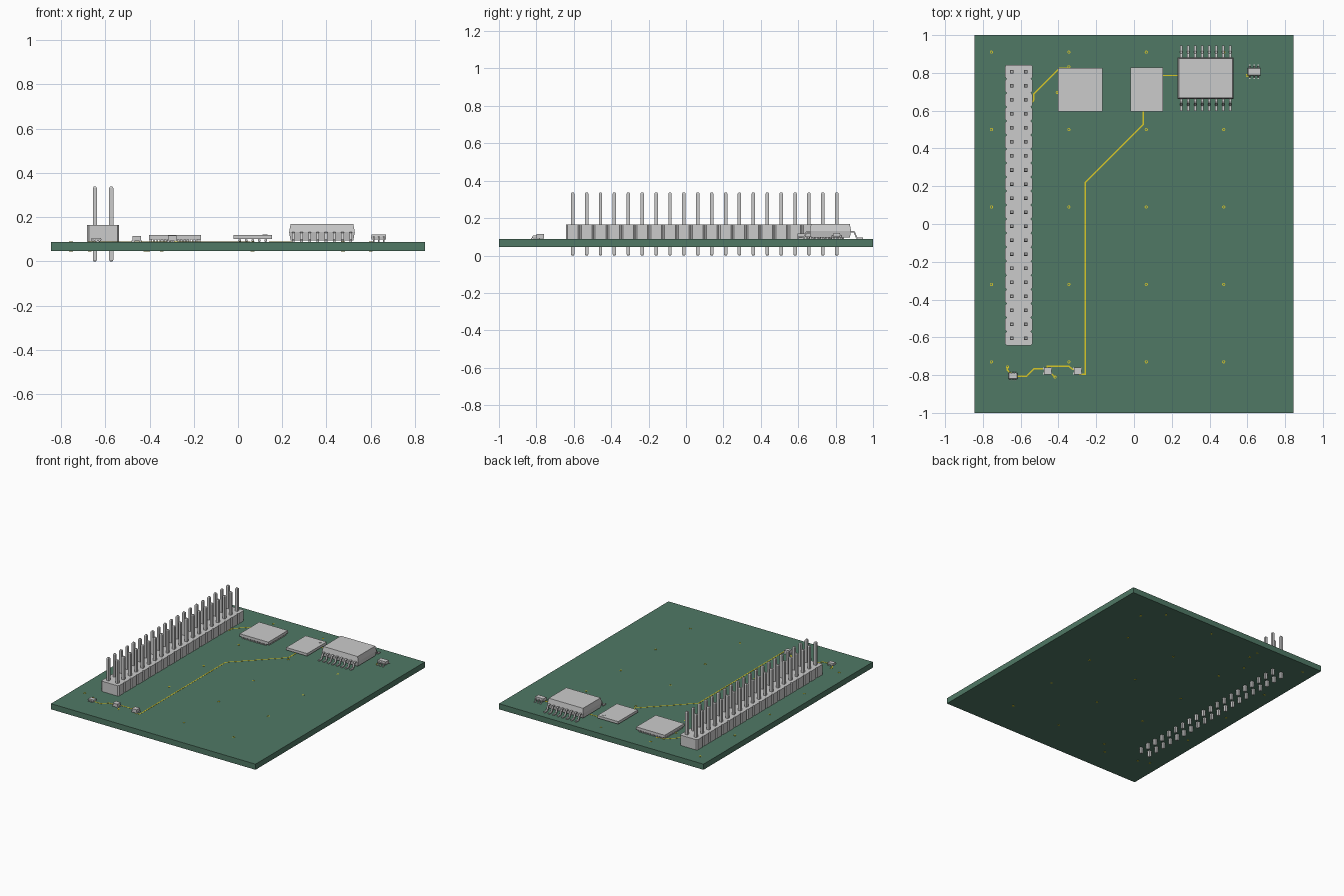
import bpy, bmesh, math
from mathutils import Vector, Matrix

if "Cube" in bpy.data.objects:
    bpy.data.objects.remove(bpy.data.objects["Cube"])

TOP, BOT, MM = 0.088, 0.046, 0.0292


def material(name, color):
    m = bpy.data.materials.new(name)
    m.diffuse_color = color
    m.use_nodes = True
    m.node_tree.nodes["Principled BSDF"].inputs["Base Color"].default_value = m.diffuse_color
    return m


GREEN = material("board_green", (0.08, 0.19, 0.13, 1))
GOLD = material("copper_yellow", (0.7, 0.58, 0.02, 1))


def finish(name, bm, mat=None):
    bmesh.ops.recalc_face_normals(bm, faces=bm.faces[:])
    me = bpy.data.meshes.new(name)
    bm.to_mesh(me)
    bm.free()
    ob = bpy.data.objects.new(name, me)
    bpy.context.collection.objects.link(ob)
    if mat:
        me.materials.append(mat)
    return ob


def loft(bm, rings):
    """Skin closed rings of equal length and cap both ends."""
    loops = [[bm.verts.new(p) for p in r] for r in rings]
    n = len(loops[0])
    for a, b in zip(loops, loops[1:]):
        for i in range(n):
            j = (i + 1) % n
            bm.faces.new((a[i], a[j], b[j], b[i]))
    bm.faces.new(loops[0][::-1])
    bm.faces.new(loops[-1])


def stack(bm, x, y, levels):
    """Stacked rectangles, levels = (z, half x, half y)."""
    loft(bm, [[(x - a, y - b, z), (x + a, y - b, z), (x + a, y + b, z), (x - a, y + b, z)]
              for z, a, b in levels])


def box(bm, x, y, hx, hy, z0, z1):
    stack(bm, x, y, [(z0, hx, hy), (z1, hx, hy)])


def ribbon(path, width):
    """Mitred outline of a 2D path."""
    pts = [Vector(p) for p in path]
    left, right = [], []
    for i, p in enumerate(pts):
        d0 = (p - pts[i - 1]).normalized() if i else (pts[1] - p).normalized()
        d1 = (pts[i + 1] - p).normalized() if i < len(pts) - 1 else d0
        n0, n1 = Vector((-d0.y, d0.x)), Vector((-d1.y, d1.x))
        m = (n0 + n1).normalized()
        m *= width / 2 / max(0.5, m.dot(n0))
        left.append(p + m)
        right.append(p - m)
    return left + right[::-1]


def disc(bm, x, y, r, z0, z1, n=16):
    loft(bm, [[(x + r * math.cos(2 * math.pi * i / n), y + r * math.sin(2 * math.pi * i / n), z)
               for i in range(n)] for z in (z0, z1)])


def gull_chip(name, x, y, hx, hy, tip, z0, z1, n, pitch, lw, t, zl):
    """Tapered body with n gull-wing leads along each y side."""
    c = min(hx, hy) * 0.06
    zm = (z0 + z1) / 2
    bm = bmesh.new()
    stack(bm, x, y, [(z0, hx - c, hy - c), (zm, hx, hy), (z1, hx - c, hy - c)])
    finish(name + "_body", bm)
    bm = bmesh.new()
    length, zf = tip - hy, TOP + t / 2
    path = [(hy - c * 2, zl), (hy + length * .15, zl), (hy + length * .28, zl - t * .4),
            (hy + length * .48, zf + t * .4), (hy + length * .6, zf), (tip, zf)]
    prof = ribbon(path, t)
    for s in (-1, 1):
        for i in range(n):
            cx = x + (i - (n - 1) / 2) * pitch
            loft(bm, [[(cx + e * lw / 2, y + s * p.x, p.y) for p in prof] for e in (-1, 1)])
    finish(name + "_leads", bm)


# Board
bm = bmesh.new()
box(bm, 0, 0, 0.845, 1.0, BOT, TOP)
finish("circuit_board", bm, GREEN)

# Pin header: notched body and two rows of twenty square pins
P, N, HX, Y0 = 0.0743, 20, -0.61, 0.806
hw, ch, nt = 0.0725, 0.008, 0.009
side = []
for i in range(N):
    yc = Y0 - i * P
    side += [(hw - ch, yc + P / 2 - .0005), (hw, yc + P / 2 - nt),
             (hw, yc - P / 2 + nt), (hw - ch, yc - P / 2 + .0005)]
outline = [(HX + a, b) for a, b in side] + [(HX - a, b) for a, b in side[::-1]]
bm = bmesh.new()
loft(bm, [[(a, b, z) for a, b in outline] for z in (TOP, 0.165)])
finish("header_body", bm)
bm = bmesh.new()
for i in range(N):
    for s in (-1, 1):
        w, e = 0.0093, 0.0055
        stack(bm, HX + s * P / 2, Y0 - i * P,
              [(0, e, e), (0.006, w, w), (0.331, w, w), (0.337, e, e)])
finish("header_pins", bm)

# Square leadless chip with edge pads
cx, cy = -0.285, 0.711
bm = bmesh.new()
box(bm, cx, cy, 0.118, 0.115, 0.099, 0.119)
finish("processor_body", bm)
bm = bmesh.new()
for i in range(14):
    o = (i - 6.5) * 0.5 * MM
    for s in (-1, 1):
        box(bm, cx + o, cy + s * 0.109, 0.0036, 0.006, TOP, 0.099)
        box(bm, cx + s * 0.109, cy + o, 0.006, 0.0036, TOP, 0.099)
box(bm, cx, cy, 0.07, 0.07, TOP, 0.099)
finish("processor_pads", bm)

# Ball grid chip
cx, cy = 0.067, 0.712
bm = bmesh.new()
box(bm, cx, cy, 0.0865, 0.1155, 0.1, 0.119)
finish("memory_body", bm)
bm = bmesh.new()
disc(bm, cx + 0.055, cy + 0.085, 0.012, 0.118, 0.1215)
finish("memory_corner_mark", bm)
bm = bmesh.new()
for i in range(5):
    for j in range(5):
        if (i, j) != (4, 4):
            bmesh.ops.create_uvsphere(bm, u_segments=10, v_segments=6, radius=0.0065, matrix=Matrix.Translation(
                (cx + (i - 2) * MM, cy + (j - 2) * MM, TOP + 0.0065)))
finish("memory_balls", bm)

# Chips with gull-wing leads
gull_chip("wide_chip", 0.3795, 0.772, 0.1485, 0.1105, 0.173, 0.095, 0.168, 8, 0.0371, 0.012, 0.008, 0.128)
gull_chip("right_small_chip", 0.636, 0.806, 0.034, 0.019, 0.039, 0.098, 0.121, 3, 0.0225, 0.008, 0.004, 0.109)
gull_chip("left_small_chip", -0.641, -0.804, 0.023, 0.016, 0.024, 0.091, 0.106, 3, 0.0146, 0.006, 0.004, 0.097)

# Two small square parts with side contacts
for name, x, zt in (("square_part_left", -0.457, 0.115), ("square_part_right", -0.298, 0.116)):
    bm = bmesh.new()
    box(bm, x, -0.779, 0.019, 0.019, 0.091, zt)
    finish(name, bm)
    bm = bmesh.new()
    for s in (-1, 1):
        for t in (-1, 1):
            box(bm, x + s * 0.018, -0.779 + t * 0.013, 0.006, 0.005, TOP, 0.095)
    finish(name + "_contacts", bm)

# Copper traces
traces = [
    [(0.05, 0.61), (0.05, 0.528), (-0.257, 0.22), (-0.257, -0.796), (-0.29, -0.796)],
    [(-0.3, -0.77), (-0.325, -0.77), (-0.345, -0.752), (-0.459, -0.752), (-0.459, -0.765)],
    [(-0.46, -0.767), (-0.53, -0.767), (-0.57, -0.806), (-0.63, -0.806)],
    [(0.14, 0.786), (0.25, 0.786)],
    [(-0.545, 0.64), (-0.531, 0.655), (-0.531, 0.687), (-0.395, 0.824), (-0.345, 0.824)],
    [(-0.67, -0.757), (-0.67, -0.775), (-0.645, -0.795)],
    [(-0.418, -0.81), (-0.442, -0.788)],
    [(-0.406, 0.697), (-0.385, 0.697)],
    [(0.598, 0.787), (0.615, 0.787)],
]
bm = bmesh.new()
for t in traces:
    loft(bm, [[(p.x, p.y, z) for p in ribbon(t, 0.0075)] for z in (TOP - 0.001, TOP + 0.001)])
finish("copper_traces", bm, GOLD)

# Vias: rings showing on both board faces
vias = [(-0.755 + i * 0.41, 0.91 - j * 0.41) for i in range(4) for j in range(5)]
vias += [(-0.67, -0.757), (-0.418, -0.81), (-0.406, 0.697), (-0.345, 0.832), (0.6, 0.787)]
bm = bmesh.new()
for x, y in vias:
    for z0, z1 in ((TOP - 0.001, TOP + 0.0012), (BOT - 0.0015, BOT + 0.001)):
        q = []
        for r, z in ((0.0085, z0), (0.0085, z1), (0.0045, z1), (0.0045, z0)):
            q.append([bm.verts.new((x + r * math.cos(k * math.pi / 6), y + r * math.sin(k * math.pi / 6), z))
                      for k in range(12)])
        for a in range(4):
            for k in range(12):
                m = (k + 1) % 12
                bm.faces.new((q[a][k], q[a][m], q[(a + 1) % 4][m], q[(a + 1) % 4][k]))
finish("via_rings", bm, GOLD)
